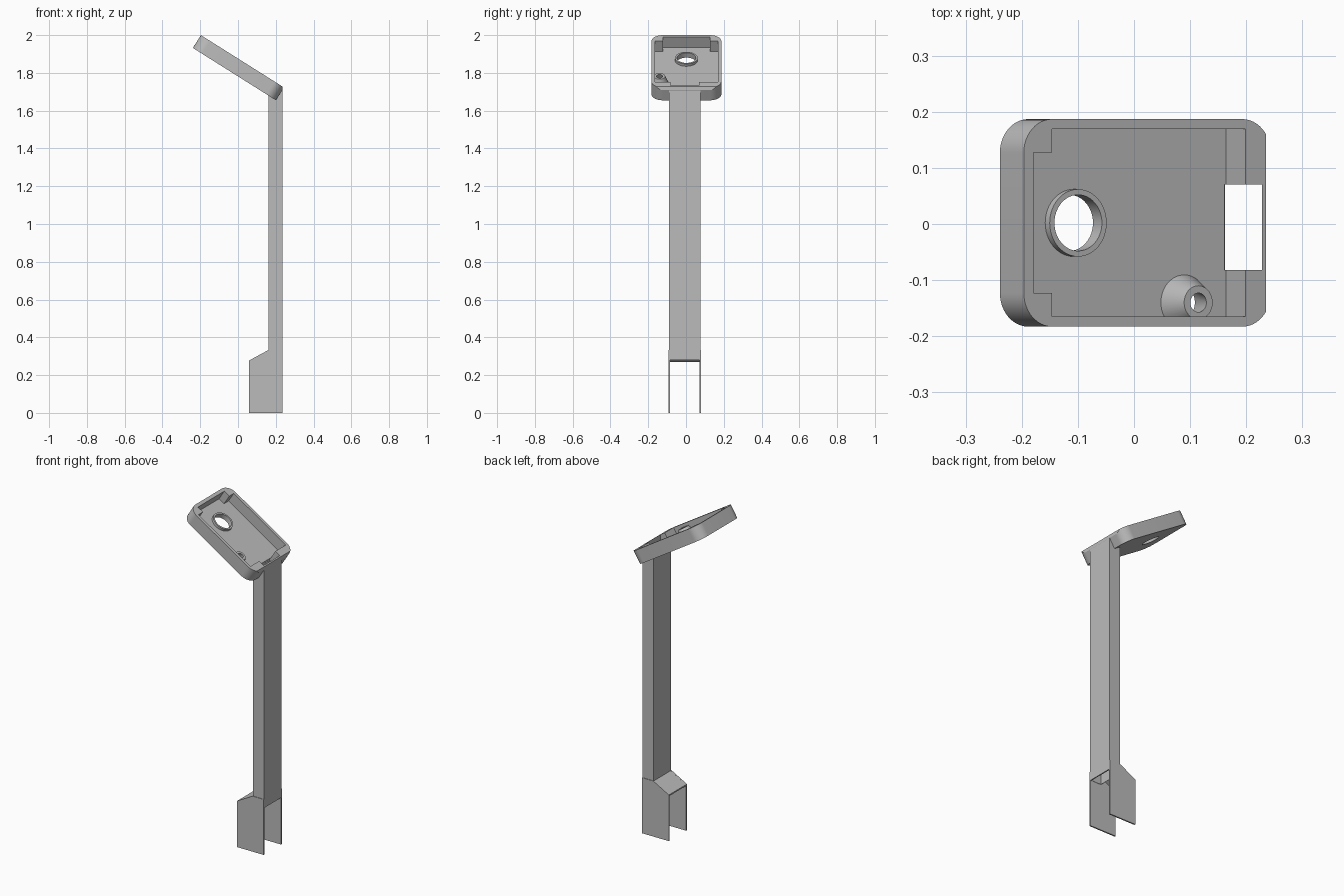
import bpy, math
from mathutils import Matrix, Vector

cube = bpy.data.objects.get("Cube")
if cube:
    bpy.data.objects.remove(cube, do_unlink=True)

grey = bpy.data.materials.new("plain_grey")
grey.use_nodes = True
COLOR = (0.5, 0.5, 0.5, 1)
grey.diffuse_color = COLOR
grey.node_tree.nodes["Principled BSDF"].inputs["Base Color"].default_value = COLOR

# Tilted frame of the tray: x along its length, z out of its open side
TILT = Matrix.Translation((-0.239, 0.002, 1.932)) @ Matrix.Rotation(math.radians(32.2), 4, 'Y')
UPRIGHT = Matrix.Identity(4)
POST_Y = -0.006


def loft(name, low, high, frame=UPRIGHT):
    """Solid between two matching rings of points."""
    n = len(low)
    verts = [frame @ Vector(p) for p in low + high]
    faces = [tuple(reversed(range(n))), tuple(range(n, 2 * n))]
    faces += [(i, (i + 1) % n, n + (i + 1) % n, n + i) for i in range(n)]
    mesh = bpy.data.meshes.new(name)
    mesh.from_pydata(verts, [], faces)
    mesh.materials.append(grey)
    obj = bpy.data.objects.new(name, mesh)
    bpy.context.collection.objects.link(obj)
    return obj


def slab(name, outline, z0, z1, frame=UPRIGHT):
    return loft(name, [(x, y, z0) for x, y in outline], [(x, y, z1) for x, y in outline], frame)


def side_slab(name, profile, y0, y1):
    """Extrude a counter-clockwise xz profile along y."""
    return loft(name, [(x, y1, z) for x, z in profile], [(x, y0, z) for x, z in profile])


def rect(x0, x1, y0, y1):
    return [(x0, y0), (x1, y0), (x1, y1), (x0, y1)]


def cone(name, x, y, z0, z1, r0, r1, n=48):
    turn = [(math.cos(math.tau * i / n), math.sin(math.tau * i / n)) for i in range(n)]
    return loft(name, [(x + r0 * c, y + r0 * s, z0) for c, s in turn],
                [(x + r1 * c, y + r1 * s, z1) for c, s in turn], TILT)


def combine(obj, operation, tool):
    """Apply a boolean and discard the tool."""
    tool.hide_render = True
    mod = obj.modifiers.new("combine", 'BOOLEAN')
    mod.operation, mod.object, mod.solver = operation, tool, 'EXACT'
    bpy.context.view_layer.update()
    result = obj.evaluated_get(bpy.context.evaluated_depsgraph_get())
    mesh = bpy.data.meshes.new_from_object(result)
    obj.modifiers.clear()
    obj.data = mesh
    bpy.data.objects.remove(tool, do_unlink=True)


# Tray body with rounded corners
LENGTH, HALF, RADIUS, DEPTH, FLOOR = 0.52, 0.185, 0.06, 0.08, 0.015
outline = []
for k, (cx, cy) in enumerate([(LENGTH - RADIUS, HALF - RADIUS), (RADIUS, HALF - RADIUS),
                              (RADIUS, RADIUS - HALF), (LENGTH - RADIUS, RADIUS - HALF)]):
    for i in range(13):
        a = math.pi / 2 * (k + i / 12)
        outline.append((cx + RADIUS * math.cos(a), cy + RADIUS * math.sin(a)))
tray = slab("tray", outline, 0, DEPTH, TILT)

# Pocket, leaving square blocks in the two upper corners
half_pocket = [(0.467, 0.167), (0.059, 0.167), (0.059, 0.125), (0.02, 0.125)]
pocket = half_pocket + [(x, -y) for x, y in reversed(half_pocket)]
combine(tray, 'DIFFERENCE', slab("pocket", pocket, FLOOR, 0.12, TILT))

# Raised ring and tapered boss on the tray floor
combine(tray, 'UNION', cone("ring", 0.146, 0, 0.006, 0.03, 0.06, 0.06))
boss = cone("boss", 0.379, -0.142, 0.006, 0.062, 0.053, 0.03)
combine(boss, 'DIFFERENCE', slab("boss_trim", rect(0.2, 0.5, -0.3, -0.175), -0.1, 0.2, TILT))
combine(tray, 'UNION', boss)
combine(tray, 'DIFFERENCE', cone("ring_bore", 0.146, 0, -0.02, 0.05, 0.05, 0.05))
combine(tray, 'DIFFERENCE', cone("boss_bore", 0.379, -0.142, -0.01, 0.07, 0.034, 0.015))

# Opening above the post, and the flat trim of the lower end
combine(tray, 'DIFFERENCE', slab("post_opening", rect(0.161, 0.228, POST_Y - 0.076, POST_Y + 0.076), 1.5, 2.1))
combine(tray, 'DIFFERENCE', slab("end_trim", rect(0.235, 0.5, -0.4, 0.4), 1.4, 2.1))

# Hollow post
post = side_slab("post", [(0.161, 0.28), (0.2345, 0.28), (0.2345, 1.715), (0.161, 1.688)],
                 POST_Y - 0.083, POST_Y + 0.083)
combine(post, 'DIFFERENCE', slab("post_bore", rect(0.1625, 0.228, POST_Y - 0.076, POST_Y + 0.076), 0.1, 2))

# Fork plates at the foot
plate = [(0.058, 0), (0.235, 0), (0.235, 0.333), (0.161, 0.333), (0.058, 0.277)]
for name, side in (("front_foot_plate", -1), ("back_foot_plate", 1)):
    ys = sorted((POST_Y + side * 0.078, POST_Y + side * 0.086))
    side_slab(name, plate, *ys)

# Sloped roof between the plates
side_slab("foot_roof", [(0.058, 0.269), (0.162, 0.325), (0.162, 0.333), (0.058, 0.277)],
          POST_Y - 0.08, POST_Y + 0.08)

# Smooth the round walls only
bpy.ops.object.select_all(action='DESELECT')
tray.select_set(True)
bpy.context.view_layer.objects.active = tray
bpy.ops.object.shade_smooth_by_angle(angle=math.radians(30))
